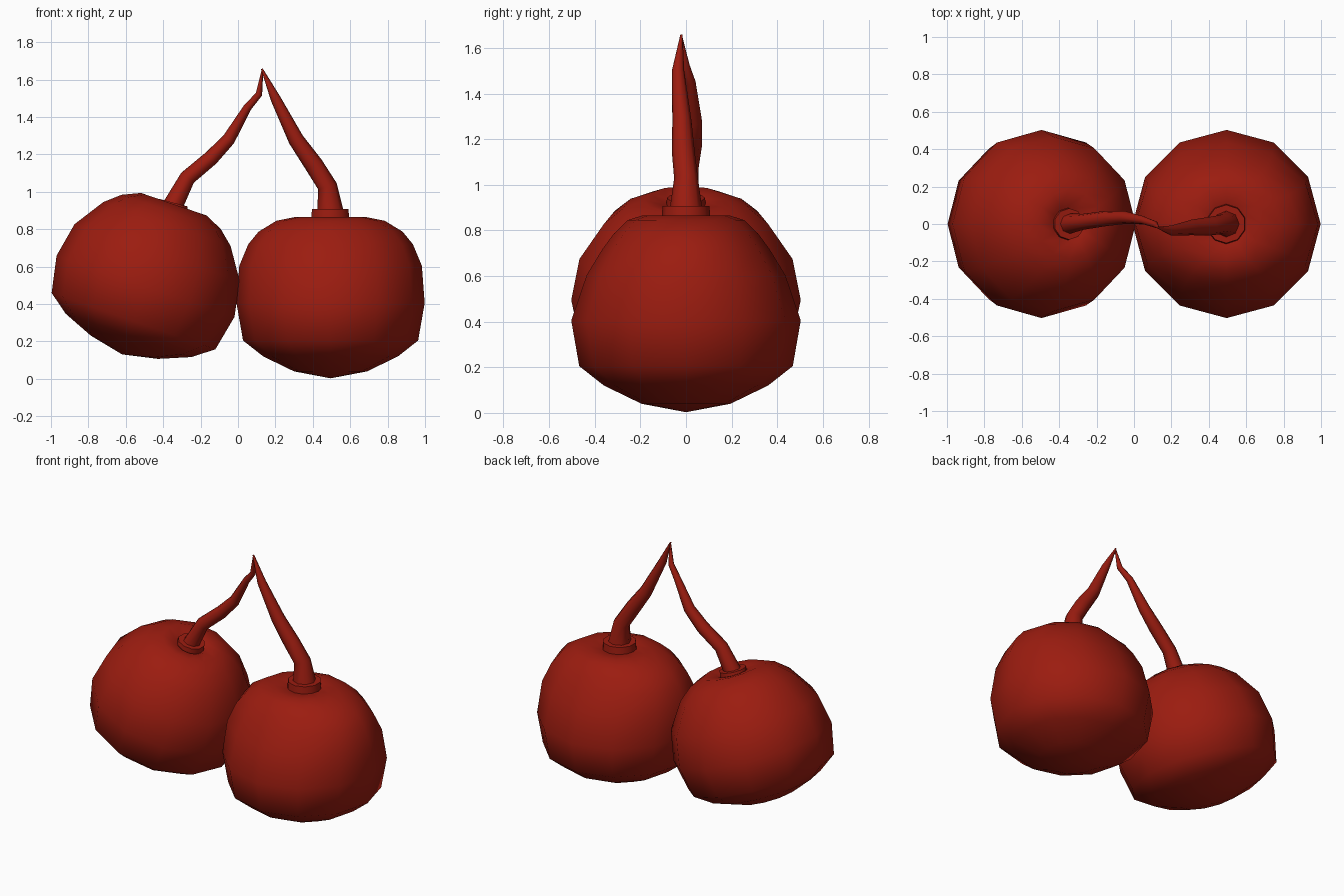
import bpy, bmesh, math
from mathutils import Vector, Matrix

if "Cube" in bpy.data.objects:
    bpy.data.objects.remove(bpy.data.objects["Cube"])

red = bpy.data.materials.new("cherry_red")
red.diffuse_color = (0.33, 0.0116, 0.005, 1)
red.use_nodes = True
red.node_tree.nodes["Principled BSDF"].inputs["Base Color"].default_value = red.diffuse_color


def finish(name, bm, angle):
    bmesh.ops.recalc_face_normals(bm, faces=bm.faces[:])
    me = bpy.data.meshes.new(name)
    bm.to_mesh(me)
    bm.free()
    ob = bpy.data.objects.new(name, me)
    bpy.context.collection.objects.link(ob)
    me.materials.append(red)
    bpy.ops.object.select_all(action='DESELECT')
    ob.select_set(True)
    bpy.context.view_layer.objects.active = ob
    bpy.ops.object.shade_smooth_by_angle(angle=math.radians(angle))
    return ob


def bridge(bm, rings):
    n = len(rings[0])
    for a, b in zip(rings, rings[1:]):
        for i in range(n):
            j = (i + 1) % n
            bm.faces.new((a[i], a[j], b[j], b[i]))


# Fruit: 12-sided rings (x radius, y radius, height from the equator), poles closed with fans
RIGHT = [(.195, .195, -.365), (.36, .36, -.285), (.468, .468, -.20), (.503, .503, 0),
         (.488, .435, .20), (.44, .365, .315), (.385, .315, .382), (.29, .255, .44),
         (.185, .19, .461), (.11, .11, .458), (.06, .06, .43)]
LEFT = [(.19, .19, -.345), (.355, .355, -.278), (.463, .463, -.197), (.503, .503, 0),
        (.467, .467, .19), (.36, .36, .352), (.28, .28, .421), (.185, .185, .464),
        (.10, .10, .452), (.05, .05, .42)]


def fruit(name, profile, low, centre, tilt):
    bm = bmesh.new()
    n = 12
    rings = [[bm.verts.new((rx * math.cos(2 * math.pi * i / n), ry * math.sin(2 * math.pi * i / n), z))
              for i in range(n)] for rx, ry, z in profile]
    bridge(bm, rings)
    for ring, z in ((rings[0], low), (rings[-1], .41)):
        pole = bm.verts.new((0, 0, z))
        for i in range(n):
            bm.faces.new((ring[i], ring[(i + 1) % n], pole))
    bm.transform(Matrix.Translation(centre) @ Matrix.Rotation(math.radians(tilt), 4, 'Y'))
    finish(name, bm, 60)


# Stem: tapered tube through (x, y, z, radius) points
def stem(name, pts, up, n=8):
    bm = bmesh.new()
    p = [Vector(q[:3]) for q in pts]
    rings = []
    for k, q in enumerate(pts):
        t = up if k == 0 else (p[min(k + 1, len(p) - 1)] - p[k - 1])
        t = t.normalized()
        v = t.cross(Vector((1, 0, 0))).normalized()
        u = v.cross(t)
        rings.append([bm.verts.new(p[k] + q[3] * (u * math.cos(2 * math.pi * i / n)
                     + v * math.sin(2 * math.pi * i / n))) for i in range(n)])
    bridge(bm, rings)
    bm.faces.new(rings[0])
    bm.faces.new(rings[-1])
    finish(name, bm, 60)


# Collar: short disc where the stem meets the fruit
def collar(name, centre, tilt, r, depth):
    bm = bmesh.new()
    bmesh.ops.create_cone(bm, cap_ends=True, segments=10, radius1=r, radius2=r * .95, depth=depth)
    bm.transform(Matrix.Translation(centre) @ Matrix.Rotation(math.radians(tilt), 4, 'Y'))
    finish(name, bm, 40)


fruit("right_cherry", RIGHT, -.402, (.495, 0, .405), 0)
fruit("left_cherry", LEFT, -.385, (-.4945, 0, .495), 19)

collar("right_collar", (.493, 0, .875), 0, .108, .064)
collar("left_collar", (-.352, 0, .918), 15, .088, .05)

stem("right_stem", [(.495, 0, .89, .072), (.478, 0, 1.03, .052), (.405, -.012, 1.145, .05),
                    (.31, -.018, 1.28, .042), (.2, -.035, 1.5, .027), (.128, -.02, 1.657, .005)],
     Vector((0, 0, 1)))
stem("left_stem", [(-.352, 0, .92, .055), (-.27, .012, 1.075, .043), (-.145, .03, 1.18, .041),
                   (-.05, .035, 1.28, .035), (.05, .02, 1.45, .022), (.112, -.002, 1.522, .018),
                   (.13, -.02, 1.645, .005)],
     Vector((.33, 0, .94)))
